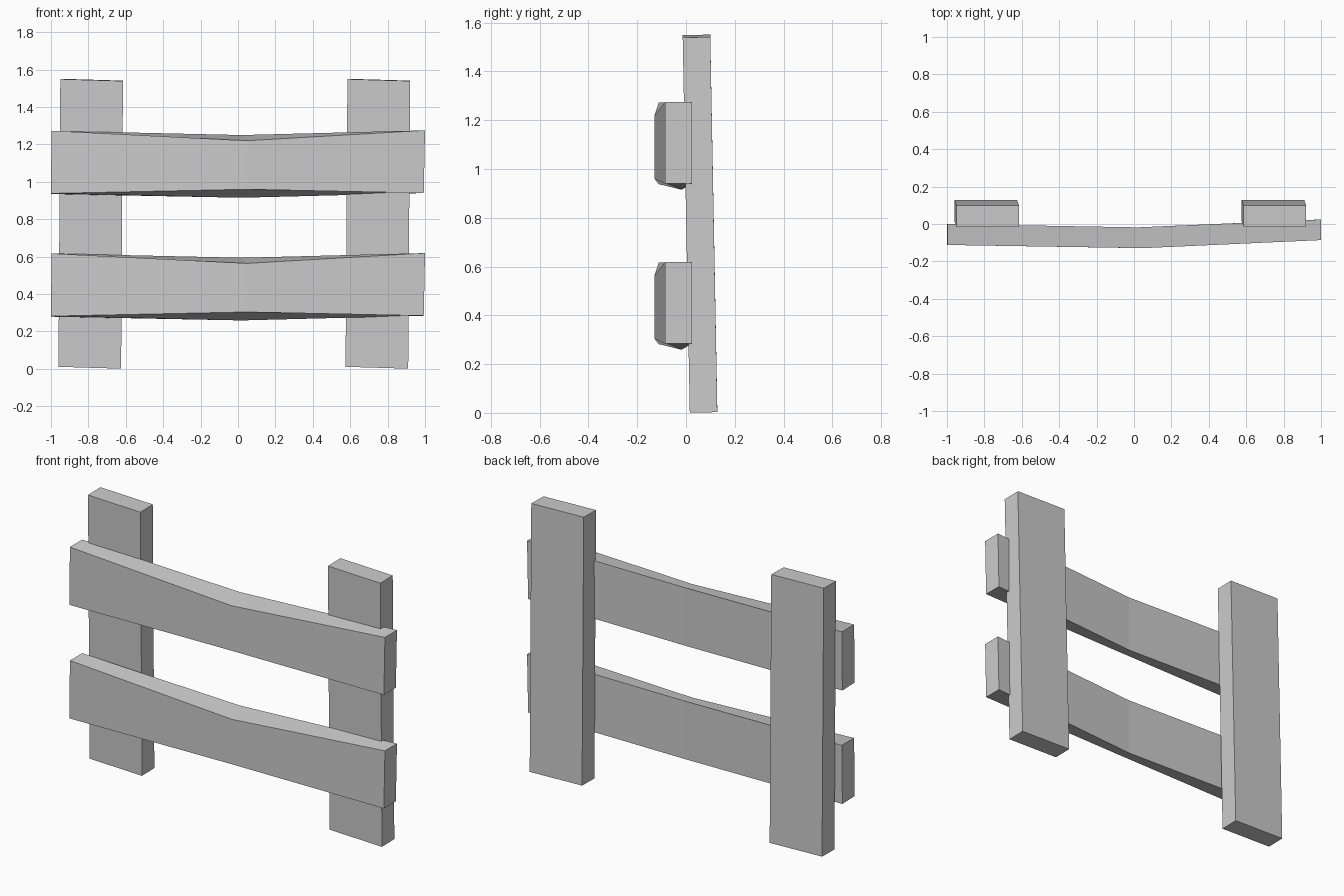
import bpy

if "Cube" in bpy.data.objects:
    bpy.data.objects.remove(bpy.data.objects["Cube"])


def make_loft(name, sections):
    """Closed flat-faced solid through four-point sections."""
    n = len(sections)
    verts = [p for s in sections for p in s]
    faces = [(3, 2, 1, 0), tuple(4 * (n - 1) + i for i in range(4))]
    for s in range(n - 1):
        for i in range(4):
            a, b = 4 * s + i, 4 * s + (i + 1) % 4
            faces.append((a, b, b + 4, a + 4))
    mesh = bpy.data.meshes.new(name)
    mesh.from_pydata(verts, [], faces)
    obj = bpy.data.objects.new(name, mesh)
    bpy.context.collection.objects.link(obj)
    return obj


# Posts: slightly leaning planks with skewed ends
def make_post(name, xc):
    corners = [(-1, -1), (1, -1), (1, 1), (-1, 1)]
    make_loft(name, [[(xc + 0.1675 * sx + 0.005 * t,
                       0.0575 + 0.0565 * sy - 0.0145 * t,
                       0.776 + 0.769 * t - 0.005 * sx + 0.001 * sy)
                      for sx, sy in corners] for t in (-1, 1)])


make_post("left_post", -0.7875)
make_post("right_post", 0.7475)


# Rails: bent planks, front face pinched in the middle
# section = (front bottom, back bottom, back top, front top)
RAIL = [
    [(-1.0, -0.112, 0.938), (-1.0, 0.0, 0.935), (-0.997, 0.0, 1.273), (-0.997, -0.112, 1.273)],
    [(0.04, -0.129, 0.96), (0.02, -0.018, 0.915), (0.02, -0.018, 1.25), (0.05, -0.129, 1.22)],
    [(0.993, -0.086, 0.94), (0.993, 0.024, 0.94), (1.0, 0.024, 1.275), (1.0, -0.086, 1.275)],
]
for name, dz in (("upper_rail", 0.0), ("lower_rail", -0.656)):
    make_loft(name, [[(x, -0.0 + y, z + dz) for x, y, z in reversed(s)][::-1] for s in RAIL])

# Make all normals point outwards
import bmesh
for obj in bpy.context.collection.objects:
    bm = bmesh.new()
    bm.from_mesh(obj.data)
    bmesh.ops.recalc_face_normals(bm, faces=bm.faces)
    bm.to_mesh(obj.data)
    bm.free()
